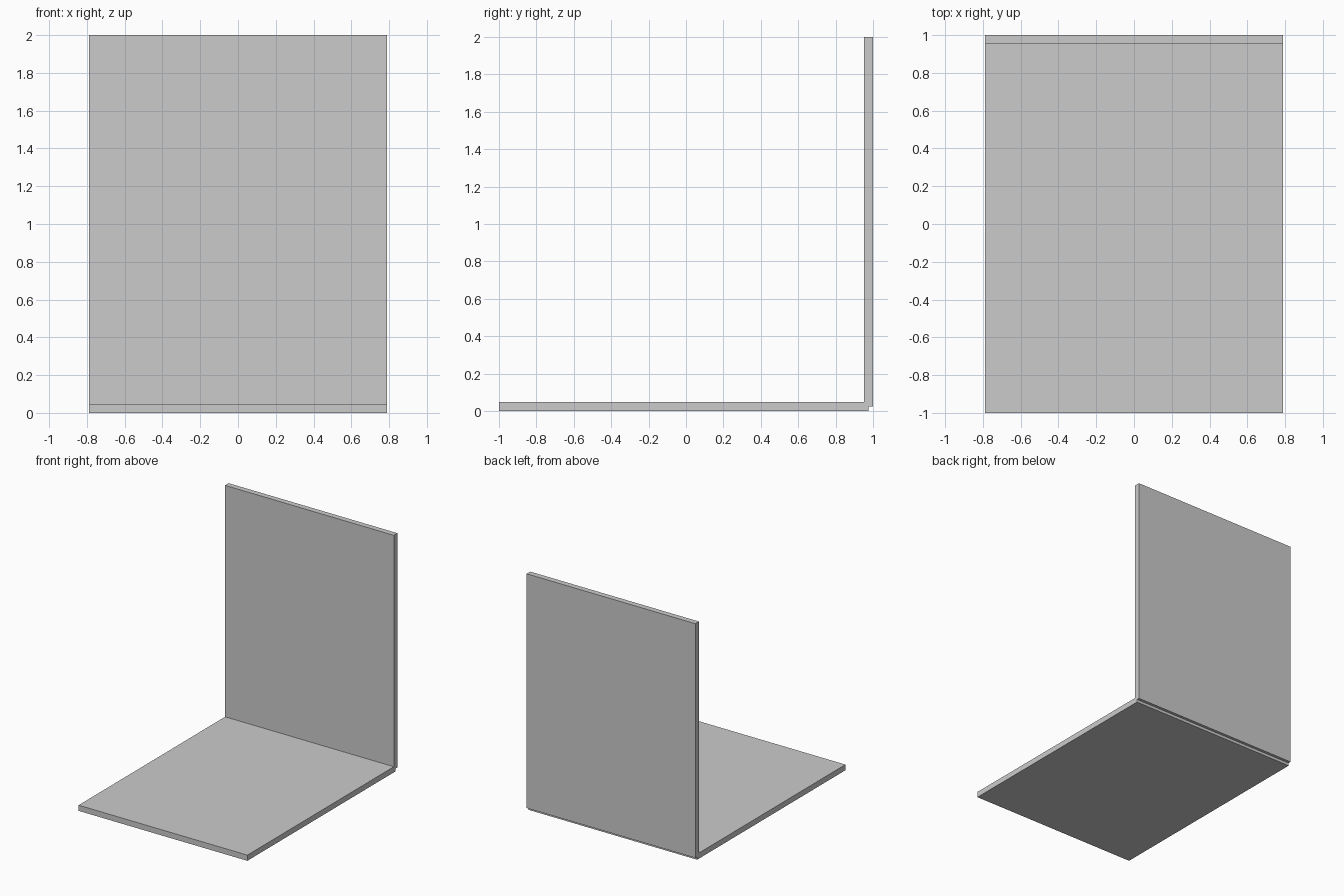
import bpy

if "Cube" in bpy.data.objects:
    bpy.data.objects.remove(bpy.data.objects["Cube"])

WIDTH = 1.575
THICK = 0.048


def slab(name, y0, y1, z0, z1):
    bpy.ops.mesh.primitive_cube_add(size=1, location=(0, (y0 + y1) / 2, (z0 + z1) / 2))
    obj = bpy.context.object
    obj.name = name
    obj.scale = (WIDTH, y1 - y0, z1 - z0)
    bpy.ops.object.transform_apply(location=False, rotation=False, scale=True)
    return obj


# The two panels each end at the other's mid-thickness
slab("base_panel", -1, 1 - THICK / 2, 0, THICK)
slab("back_panel", 1 - THICK, 1, THICK / 2, 2)
